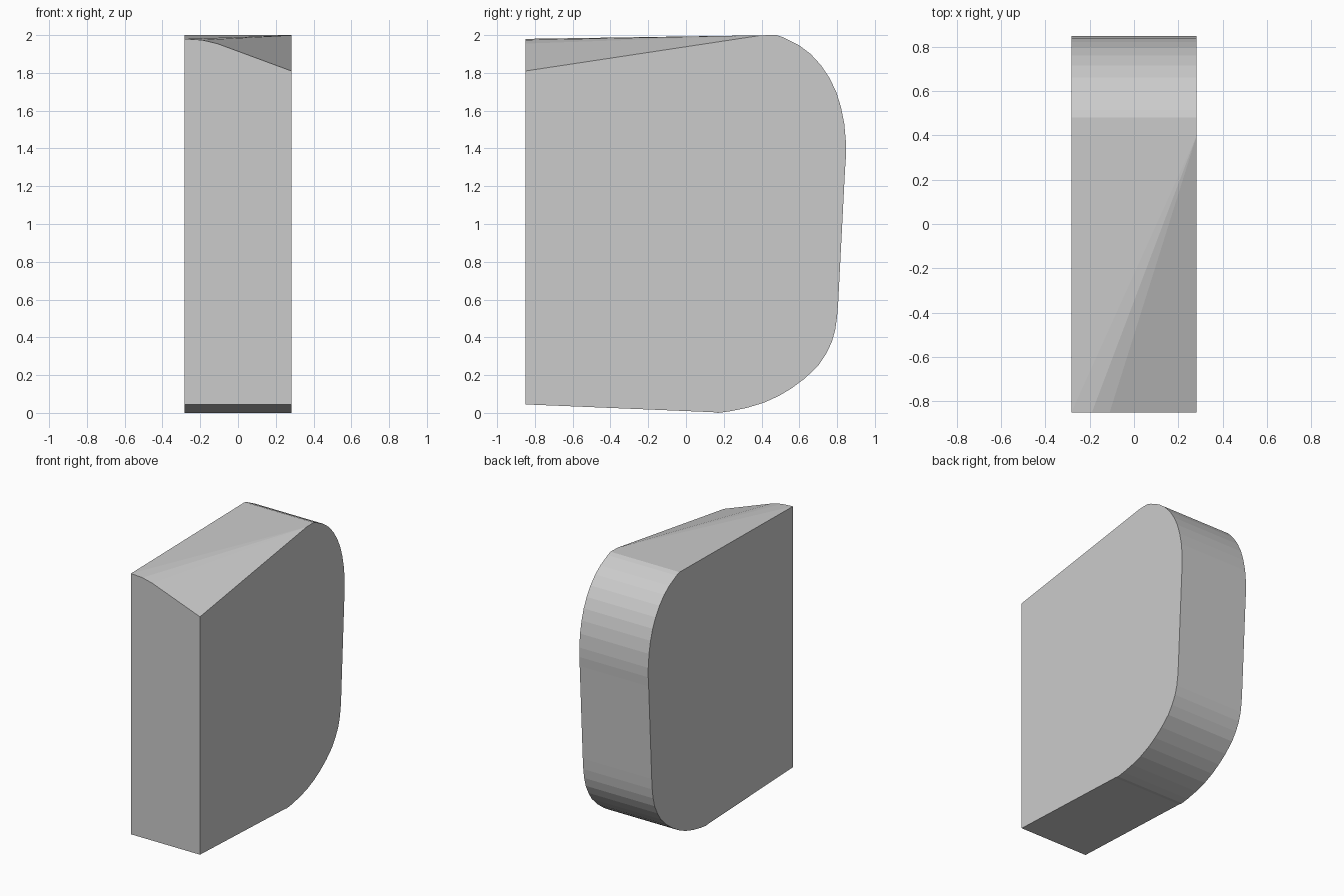
import bpy, bmesh
from mathutils import Vector

if "Cube" in bpy.data.objects:
    bpy.data.objects.remove(bpy.data.objects["Cube"])

X0, X1, FRONT = -0.283, 0.283, -0.85

# Side outline (y, z): flat front, rounded back corners
outline = [
    (FRONT, 0.045), (0.14, 0.004), (0.17, 0.0), (0.23, 0.008), (0.32, 0.026), (0.41, 0.053),
    (0.49, 0.089), (0.56, 0.131), (0.63, 0.183), (0.70, 0.25), (0.74, 0.31),
    (0.772, 0.375), (0.79, 0.44), (0.80, 0.51), (0.806, 0.59),
    (0.842, 1.29), (0.847, 1.36), (0.847, 1.43), (0.838, 1.53), (0.82, 1.62),
    (0.795, 1.70), (0.76, 1.772), (0.715, 1.84), (0.66, 1.90), (0.60, 1.945),
    (0.55, 1.97), (0.515, 1.988), (0.48, 2.0), (0.40, 1.999), (FRONT, 1.98),
]

# Thick slab from the outline
bm = bmesh.new()
face = bm.faces.new([bm.verts.new((X0, y, z)) for y, z in outline])
ext = bmesh.ops.extrude_face_region(bm, geom=[face])
bmesh.ops.translate(bm, vec=(X1 - X0, 0, 0),
                    verts=[v for v in ext["geom"] if isinstance(v, bmesh.types.BMVert)])

# Fan of sloping facets shaved off the top front corner
apex = Vector((X1, 0.40, 1.999))
ridge = [Vector((x, FRONT, z)) for x, z in
         ((X0, 1.98), (-0.19, 1.974), (-0.11, 1.955), (X1, 1.81))]
for a, b in zip(ridge, ridge[1:]):
    normal = (b - a).cross(apex - a).normalized()
    if normal.z < 0:
        normal.negate()
    geom = bm.verts[:] + bm.edges[:] + bm.faces[:]
    cut = bmesh.ops.bisect_plane(bm, geom=geom, dist=1e-5, plane_co=apex,
                                 plane_no=normal, clear_outer=True)
    bmesh.ops.holes_fill(bm, edges=[e for e in bm.edges if e.is_boundary], sides=0)

bmesh.ops.recalc_face_normals(bm, faces=bm.faces)
mesh = bpy.data.meshes.new("rounded_block")
bm.to_mesh(mesh)
bm.free()
obj = bpy.data.objects.new("rounded_block", mesh)
bpy.context.collection.objects.link(obj)
